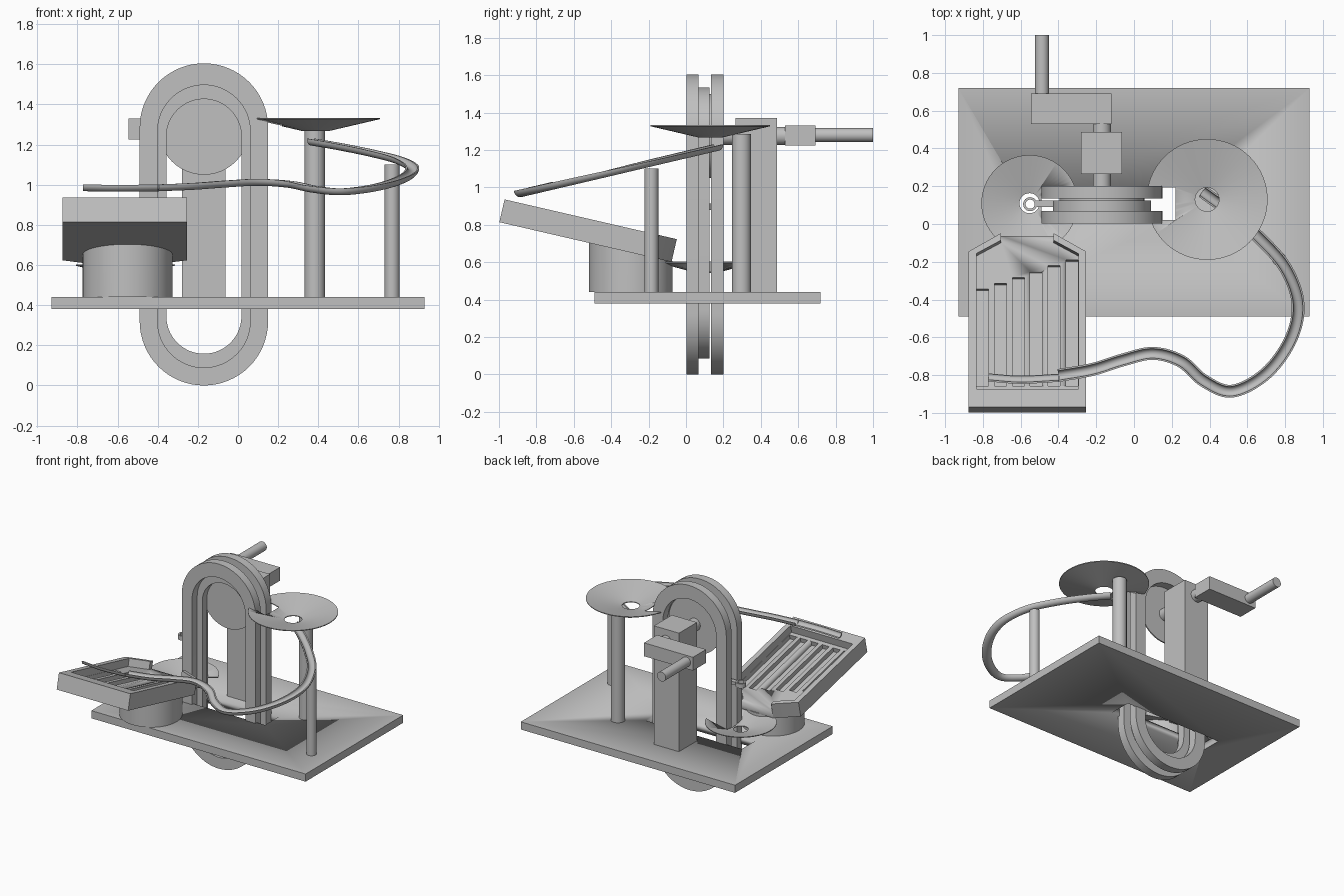
import bpy, bmesh, math
from mathutils import Vector, Matrix

cube = bpy.data.objects.get("Cube")
if cube:
    bpy.data.objects.remove(cube, do_unlink=True)

GREY = (0.527, 0.527, 0.527, 1)
mat = bpy.data.materials.new("plain grey")
mat.use_nodes = True
mat.diffuse_color = GREY
mat.node_tree.nodes["Principled BSDF"].inputs["Base Color"].default_value = GREY


def finish(name, bm):
    """Turn a bmesh into a shaded, coloured object."""
    bmesh.ops.recalc_face_normals(bm, faces=bm.faces)
    mesh = bpy.data.meshes.new(name)
    bm.to_mesh(mesh)
    bm.free()
    mesh.materials.append(mat)
    ob = bpy.data.objects.new(name, mesh)
    bpy.context.collection.objects.link(ob)
    activate(ob)
    bpy.ops.object.shade_smooth_by_angle(angle=math.radians(30))
    return ob


def activate(ob):
    bpy.ops.object.select_all(action='DESELECT')
    ob.select_set(True)
    bpy.context.view_layer.objects.active = ob


def loft(name, rings, closed=False):
    """Skin equal-length rings of points; cap the ends or close the loop."""
    bm = bmesh.new()
    vs = [[bm.verts.new(p) for p in ring] for ring in rings]
    n, m = len(vs), len(vs[0])
    for i in range(n if closed else n - 1):
        a, b = vs[i], vs[(i + 1) % n]
        for j in range(m):
            k = (j + 1) % m
            bm.faces.new((a[j], a[k], b[k], b[j]))
    if not closed:
        bm.faces.new(vs[0])
        bm.faces.new(vs[-1])
    return finish(name, bm)


def prism(name, outline, z0, z1):
    return loft(name, [[(x, y, z) for x, y in outline] for z in (z0, z1)])


def box(name, x0, x1, y0, y1, z0, z1):
    return prism(name, [(x0, y0), (x1, y0), (x1, y1), (x0, y1)], z0, z1)


def rod(name, start, end, radius):
    start, end = Vector(start), Vector(end)
    bm = bmesh.new()
    turn = (end - start).to_track_quat('Z', 'Y').to_matrix().to_4x4()
    bmesh.ops.create_cone(bm, cap_ends=True, segments=48, radius1=radius, radius2=radius,
                          depth=(end - start).length,
                          matrix=Matrix.Translation((start + end) / 2) @ turn)
    return finish(name, bm)


def lathe(name, profile, x, y, steps=64):
    """Revolve a closed (radius, z) profile about a vertical axis."""
    rings = []
    for i in range(steps):
        a = math.tau * i / steps
        rings.append([(x + r * math.cos(a), y + r * math.sin(a), z) for r, z in profile])
    return loft(name, rings, closed=True)


def cut(ob, cutter):
    cutter.hide_render = True
    mod = ob.modifiers.new("cut", 'BOOLEAN')
    mod.operation, mod.solver, mod.object = 'DIFFERENCE', 'EXACT', cutter
    activate(ob)
    bpy.ops.object.modifier_apply(modifier=mod.name)
    bpy.data.objects.remove(cutter, do_unlink=True)


# Base plate with the slot for the lift loop
base = box("base_plate", -0.93, 0.93, -0.49, 0.72, 0.38, 0.44)
cut(base, box("slot_cutter", -0.62, 0.22, 0.02, 0.193, 0.3, 0.5))

# Lift loop: two side rails around a narrower middle track
LOOP_X = -0.17
AXLE_Z = 1.275


def stadium(r, low, high, steps=32):
    pts = []
    for centre, first in ((high, 0), (low, math.pi)):
        for i in range(steps + 1):
            a = first + math.pi * i / steps
            pts.append((LOOP_X + r * math.cos(a), centre + r * math.sin(a)))
    return pts


def loop_band(name, outer, inner, y0, y1):
    rings = [[(a[0], y0, a[1]), (a[0], y1, a[1]), (b[0], y1, b[1]), (b[0], y0, b[1])]
             for a, b in zip(outer, inner)]
    return loft(name, rings, closed=True)


for name, y0 in (("front_rail", 0.003), ("back_rail", 0.135)):
    loop_band(name, stadium(0.32, 0.32, 1.285), stadium(0.231, 0.32, 1.266), y0, y0 + 0.065)
loop_band("middle_track", stadium(0.26, 0.345, 1.275), stadium(0.187, 0.345, 1.24), 0.067, 0.125)

# Drive wheel, axle, stand and crank
rod("drive_wheel", (LOOP_X, 0.125, AXLE_Z), (LOOP_X, 0.134, AXLE_Z), 0.225)
rod("axle", (LOOP_X, 0.13, AXLE_Z), (LOOP_X, 0.54, AXLE_Z), 0.048)
box("crank_stand", -0.28, -0.063, 0.265, 0.487, 0.44, 1.37)
box("crank_arm", -0.545, -0.12, 0.53, 0.692, 1.225, 1.33)
rod("crank_handle", (-0.487, 0.69, 1.28), (-0.487, 1, 1.28), 0.037)

# Small carrier cup on the side of the loop
lathe("carrier_cup", [(0.024, 0.88), (0.037, 0.88), (0.037, 0.915), (0.024, 0.915)], -0.55, 0.105, 24)
box("carrier_arm", -0.52, -0.42, 0.09, 0.125, 0.885, 0.91)


# Funnels, trimmed where the loop passes
def funnel(name, x, y, rim, hole, top, drop):
    t = 0.006
    return lathe(name, [(hole, top - drop), (rim, top), (rim, top - t), (hole, top - drop - t)], x, y)


upper = funnel("upper_funnel", 0.387, 0.13, 0.32, 0.063, 1.333, 0.06)
cut(upper, box("upper_cutter", -0.3, 0.22, 0.02, 0.193, 1, 1.5))
lower = funnel("lower_funnel", -0.553, 0.11, 0.255, 0.053, 0.603, 0.055)
cut(lower, box("lower_cutter", -0.49, -0.2, 0.003, 0.2, 0.4, 0.8))

# Support posts
rod("funnel_post", (0.383, 0.297, 0.44), (0.383, 0.297, 1.285), 0.051)
rod("track_post", (0.768, -0.185, 0.44), (0.768, -0.185, 1.1), 0.037)

# Sloping tray: local y runs from front to back, the top is at local z = 0
SLOPE = math.radians(13)
TRAY_X = -0.565
LENGTH = 0.945
half = [(0.31, 0), (0.31, 0.847), (0.14, LENGTH)]
tray = prism("tray", half + [(-x, y) for x, y in reversed(half)], -0.125, 0)
half = [(0.27, 0.098), (0.27, 0.835), (0.138, 0.908), (0.138, 1.1)]
cut(tray, prism("recess_cutter", half + [(-x, y) for x, y in reversed(half)], -0.06, 0.1))
for i in range(6):
    x = -0.268 + i * 0.0945
    far = 0.655 + i * 0.032
    cut(tray, box("lane_cutter", x, x + 0.063, 0.13, far, -0.095, -0.02))
tray.matrix_world = Matrix.Translation((TRAY_X, -0.97, 0.936)) @ Matrix.Rotation(-SLOPE, 4, 'X')

# Drum under the tray, its top sheared to the tray's slope
drum = rod("tray_drum", (-0.55, -0.295, 0.44), (-0.55, -0.295, 0.8), 0.224)
for v in drum.data.vertices:
    world = drum.matrix_world @ v.co
    if world.z > 0.6:
        v.co.z += 0.585 - 0.8 - math.tan(SLOPE) * (world.y + 0.03) + 0.012


# Curved marble track: a half pipe along a gently falling path
def smooth_path(pts, steps=10):
    p = [Vector(q) for q in pts]
    p = [2 * p[0] - p[1]] + p + [2 * p[-1] - p[-2]]
    out = []
    for a, b, c, d in zip(p, p[1:], p[2:], p[3:]):
        for i in range(steps):
            t = i / steps
            out.append(0.5 * (2 * b + (c - a) * t + (2 * a - 5 * b + 4 * c - d) * t ** 2
                              + (3 * b - a - 3 * c + d) * t ** 3))
    return out + [p[-2]]


def gutter(name, path, first, last, outer=0.034, inner=0.025, steps=10):
    """Sweep part of a pipe wall, between two angles, along a path."""
    angles = [math.radians(first + (last - first) * i / steps) for i in range(steps + 1)]
    section = [(outer * math.cos(a), outer * math.sin(a)) for a in angles]
    section += [(inner * math.cos(a), inner * math.sin(a)) for a in reversed(angles)]
    rings = []
    for i, p in enumerate(path):
        t = path[min(i + 1, len(path) - 1)] - path[max(i - 1, 0)]
        side = t.cross(Vector((0, 0, 1))).normalized()
        up = side.cross(t).normalized()
        rings.append([p + side * u + up * w for u, w in section])
    return loft(name, rings)


def lay(points):
    return [(x, y, 0.982 + 0.235 * (y + 0.885)) for x, y in points]


main = [(0.365, 0.17), (0.5, 0.07), (0.66, -0.07), (0.8, -0.23), (0.868, -0.42), (0.83, -0.61),
        (0.7, -0.79), (0.52, -0.885), (0.37, -0.83), (0.25, -0.727), (0.1, -0.685),
        (-0.06, -0.72), (-0.22, -0.77), (-0.4, -0.802)]
tail = [(-0.4, -0.802), (-0.6, -0.812), (-0.77, -0.8)]
gutter("marble_track", smooth_path(lay(main)), 180, 360)
gutter("track_outlet", smooth_path(lay(tail)), 180, 285)
